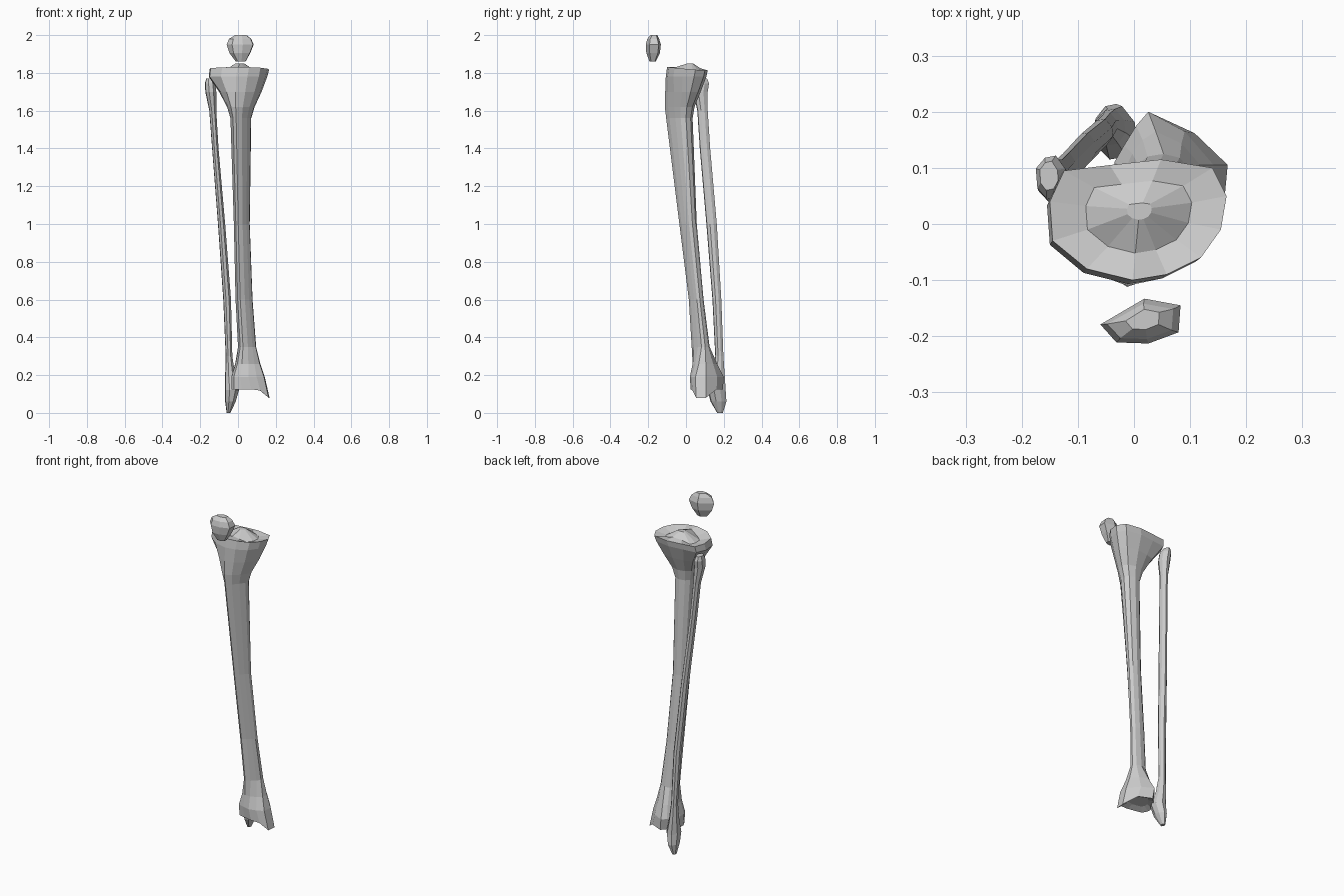
import bpy
import bmesh

if "Cube" in bpy.data.objects:
    bpy.data.objects.remove(bpy.data.objects["Cube"])

# Cross-sections, counter-clockwise from the front; each is stretched to a ring's bounds
PLATEAU = [(0, -.10), (.06, -.09), (.12, -.06), (.155, -.01), (.165, .05), (.14, .10),
           (.05, .115), (-.04, .105), (-.12, .095), (-.145, .04), (-.14, -.03), (-.08, -.08)]
SHAFT = [(-.45, -1), (.1, -.75), (.6, -.3), (.95, .1), (1, .5), (.7, .85),
         (.1, 1), (-.5, .9), (-.85, .6), (-1, .1), (-.9, -.35), (-.75, -.8)]
ANKLE = [(.02, .03), (.07, .02), (.12, .03), (.165, .05), (.17, .105), (.11, .165),
         (.035, .2), (.01, .175), (-.015, .14), (-.035, .11), (-.035, .07), (-.02, .04)]
FIBULA = [(-.3, -1), (.5, -.9), (1, -.3), (.9, .4), (.3, 1), (-.4, .9), (-1, .4), (-.9, -.5)]
KNEECAP = [(-.6, -.95), (.2, -1), (.95, -.5), (1, .7), (.1, 1), (-1, -.15)]


def fit(profile):
    xs, ys = zip(*profile)
    cx, cy = (min(xs) + max(xs)) / 2, (min(ys) + max(ys)) / 2
    hx, hy = (max(xs) - min(xs)) / 2, (max(ys) - min(ys)) / 2
    return [((x - cx) / hx, (y - cy) / hy) for x, y in profile]


def ring(z, x0, x1, y0, y1, a, b=None, t=0):
    """Ring of points at height z; blends section a toward b by t."""
    a = fit(a)
    b = fit(b) if b else a
    pts = []
    for (ax, ay), (bx, by) in zip(a, b):
        u, v = ax + (bx - ax) * t, ay + (by - ay) * t
        pts.append(((x0 + x1) / 2 + u * (x1 - x0) / 2, (y0 + y1) / 2 + v * (y1 - y0) / 2, z))
    return pts


def inset(points, cx, cy, s, height):
    """Shrink a ring about a centre, with height as a function of position."""
    out = []
    for x, y, _ in points:
        px, py = cx + (x - cx) * s, cy + (y - cy) * s
        out.append((px, py, height(px, py)))
    return out


def loft(name, rings):
    bm = bmesh.new()
    vs = [[bm.verts.new(p) for p in r] for r in rings]
    n = len(vs[0])
    for lo, hi in zip(vs, vs[1:]):
        for i in range(n):
            j = (i + 1) % n
            bm.faces.new((lo[i], lo[j], hi[j], hi[i]))
    bm.faces.new(vs[0])
    bm.faces.new(vs[-1])
    bmesh.ops.recalc_face_normals(bm, faces=bm.faces)
    mesh = bpy.data.meshes.new(name)
    bm.to_mesh(mesh)
    bm.free()
    obj = bpy.data.objects.new(name, mesh)
    bpy.context.collection.objects.link(obj)
    return obj


# Shin bone: ankle end with inner spur, triangular shaft, flared knee end
def ankle_z(x, y):
    return .125 - max(0, min(1, (x - .11) / .05)) * .045


def rim_z(x, y):
    return 1.823 - .08 * y - .03 * max(0, x - .1)


base = [(x, y, ankle_z(x, y)) for x, y, _ in ring(0, -.035, .167, .025, .195, ANKLE)]
roof = inset(base, .05, .11, .6, lambda x, y: .14)
shin = [
    roof, base,
    ring(.19, -.035, .142, .02, .2, ANKLE),
    ring(.26, -.015, .118, .03, .165, ANKLE, SHAFT, .3),
    ring(.35, 0, .096, .03, .125, SHAFT),
    ring(.6, -.013, .077, .015, .093, SHAFT),
    ring(1.0, -.022, .062, -.035, .057, SHAFT),
    ring(1.56, -.04, .07, -.105, .035, SHAFT),
    ring(1.62, -.058, .088, -.112, .045, SHAFT, PLATEAU, .2),
    ring(1.7, -.10, .125, -.11, .078, SHAFT, PLATEAU, .6),
    ring(1.78, -.155, .155, -.107, .108, PLATEAU),
]
rim = [(x, y, rim_z(x, y)) for x, y, _ in ring(0, -.15, .165, -.10, .115, PLATEAU)]
dish = inset(rim, .01, .02, .6, lambda x, y: 1.805 + max(0, .03 - abs(x - .01) * .5))
crown = inset(rim, .01, .025, .14, lambda x, y: 1.85)
loft("shin_bone", shin + [rim, dish, crown])

# Thin outer bone
outer = [
    (0, -.06, -.04, .165, .195), (.06, -.068, -.012, .13, .214), (.12, -.07, .005, .115, .21),
    (.2, -.068, -.015, .14, .205), (.3, -.065, -.03, .155, .198), (.6, -.078, -.037, .14, .187),
    (1.0, -.106, -.068, .108, .163), (1.4, -.137, -.103, .073, .128),
    (1.6, -.152, -.115, .06, .115), (1.7, -.173, -.115, .04, .115),
    (1.745, -.175, -.12, .045, .122), (1.77, -.168, -.135, .06, .112),
]
loft("outer_bone", [ring(*r, FIBULA) for r in outer])

# Kneecap floating in front of the knee
cap = [
    (1.86, -.012, .04, -.193, -.16), (1.905, -.045, .065, -.21, -.138),
    (1.95, -.06, .083, -.213, -.133), (1.98, -.048, .07, -.205, -.142),
    (2.0, -.015, .045, -.188, -.152),
]
loft("kneecap", [ring(*r, KNEECAP) for r in cap])
